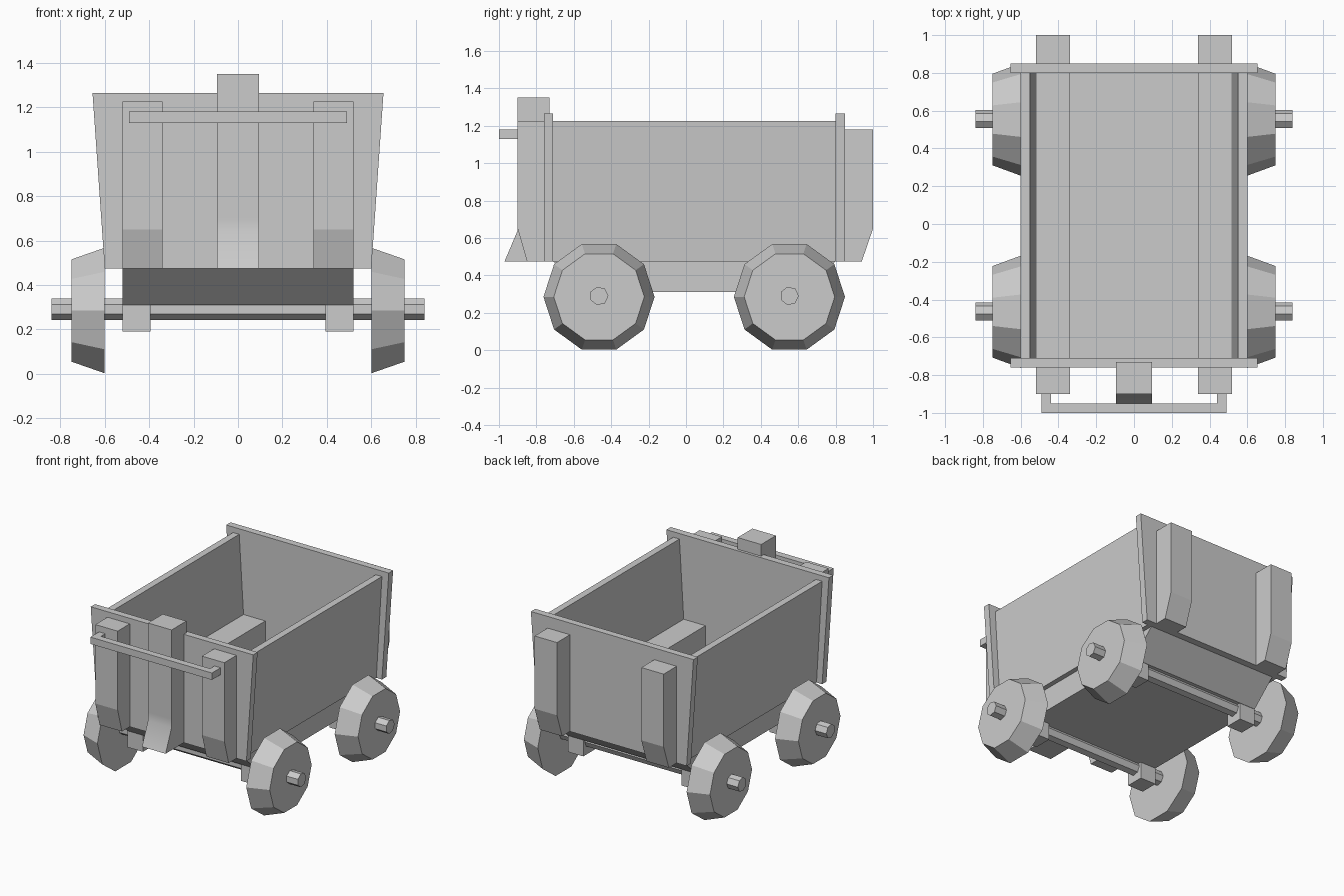
import bpy
import bmesh
import math
from mathutils import Matrix

cube = bpy.data.objects.get("Cube")
if cube:
    bpy.data.objects.remove(cube, do_unlink=True)

grey = bpy.data.materials.new("plain grey")
grey.use_nodes = True
colour = (0.6, 0.6, 0.6, 1)
grey.diffuse_color = colour
grey.node_tree.nodes["Principled BSDF"].inputs["Base Color"].default_value = colour


def finish(name, bm, mirror=False):
    bmesh.ops.recalc_face_normals(bm, faces=bm.faces)
    mesh = bpy.data.meshes.new(name)
    bm.to_mesh(mesh)
    bm.free()
    mesh.materials.append(grey)
    obj = bpy.data.objects.new(name, mesh)
    bpy.context.collection.objects.link(obj)
    if mirror:
        obj.modifiers.new("Mirror", "MIRROR").use_mirror_merge = False
    return obj


def prism(name, points, axis, low, high, mirror=False):
    """Extrude a profile along an axis; points are the other two coordinates in order."""
    bm = bmesh.new()
    rings = []
    for level in (low, high):
        ring = []
        for p in points:
            co = list(p)
            co.insert("xyz".index(axis), level)
            ring.append(bm.verts.new(co))
        rings.append(ring)
        bm.faces.new(ring)
    a, b = rings
    for i in range(len(a)):
        j = (i + 1) % len(a)
        bm.faces.new((a[i], a[j], b[j], b[i]))
    return finish(name, bm, mirror)


def box(name, x, y, z, mirror=False):
    rect = [(y[0], z[0]), (y[1], z[0]), (y[1], z[1]), (y[0], z[1])]
    return prism(name, rect, "x", x[0], x[1], mirror)


def cone_x(name, sides, r_in, r_out, x, y, z, mirror=False):
    """Round part whose axis runs along x."""
    bm = bmesh.new()
    place = Matrix.Translation((sum(x) / 2, y, z)) @ Matrix.Rotation(math.pi / 2, 4, "Y")
    bmesh.ops.create_cone(bm, cap_ends=True, segments=sides, radius1=r_in,
                          radius2=r_out, depth=x[1] - x[0], matrix=place)
    return finish(name, bm, mirror)


BASE, BEAM = 0.475, 0.65

# Tub: flared end boards and leaning side boards
end = [(-0.6, BASE), (0.6, BASE), (0.655, 1.265), (-0.655, 1.265)]
prism("front_board", end, "y", -0.76, -0.71)
prism("back_board", end, "y", 0.80, 0.85)
side = [(0.505, BASE), (0.555, BASE), (0.6, 1.225), (0.55, 1.225)]
prism("side_boards", side, "y", -0.71, 0.80, mirror=True)

# Chassis with sloping ends, and floor beams inside the tub
prism("chassis", [(-0.71, BASE), (-0.53, 0.31), (0.62, 0.31), (0.80, BASE)],
      "x", -0.52, 0.52)
box("floor_beams", (0.34, 0.52), (-0.71, 0.80), (BASE, BEAM), mirror=True)

# Upright posts on both ends, tapering at the foot
prism("front_posts", [(-0.76, BASE), (-0.85, BASE), (-0.90, BEAM), (-0.90, 1.225), (-0.76, 1.225)],
      "x", 0.34, 0.52, mirror=True)
prism("back_posts", [(0.85, BASE), (0.94, BASE), (1.0, BEAM), (1.0, 1.18), (0.85, 1.18)],
      "x", 0.34, 0.52, mirror=True)

# Centre post with a flared foot
post = prism("centre_post", [(-0.73, BASE), (-0.97, BASE), (-0.90, 0.64), (-0.90, 0.7),
                             (-0.90, 1.35), (-0.73, 1.35)], "x", -0.095, 0.095)
bpy.ops.object.select_all(action="DESELECT")
post.select_set(True)
bpy.context.view_layer.objects.active = post
bpy.ops.object.shade_smooth_by_angle(angle=math.radians(35))

# Push handle
prism("handle", [(-0.49, -0.90), (-0.49, -1.0), (0.49, -1.0), (0.49, -0.90),
                 (0.44, -0.90), (0.44, -0.95), (-0.44, -0.95), (-0.44, -0.90)],
      "z", 1.13, 1.18)

# Running gear
for label, y in (("front", -0.465), ("back", 0.553)):
    cone_x(label + "_axle", 7, 0.05, 0.05, (-0.84, 0.84), y, 0.29)
    cone_x(label + "_wheels", 10, 0.297, 0.242, (0.6, 0.75), y, 0.285, mirror=True)
    box(label + "_bearings", (0.395, 0.52), (y - 0.065, y + 0.065), (0.19, 0.31), mirror=True)
